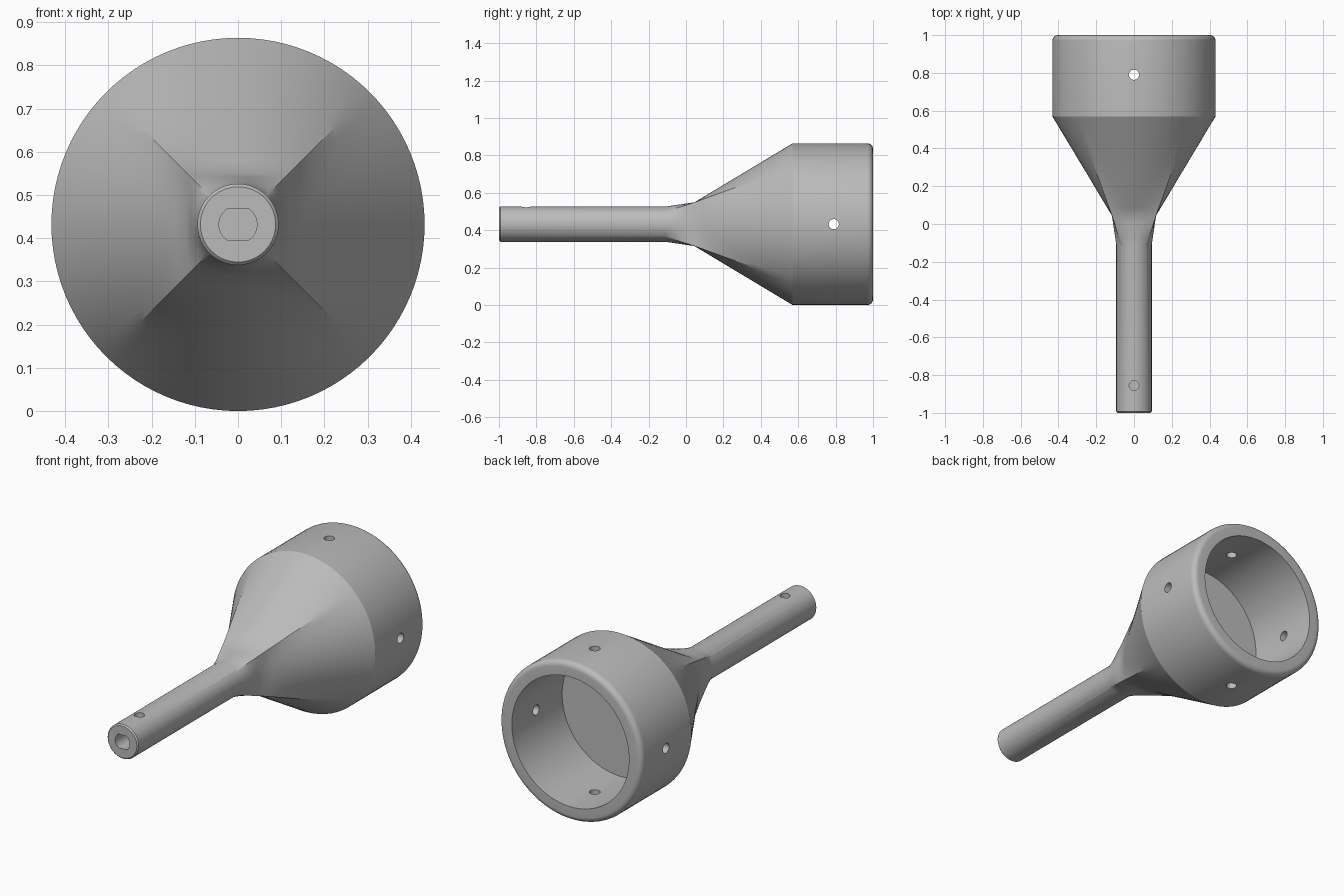
import bpy, bmesh, math
from mathutils import Matrix, Vector

cube = bpy.data.objects.get("Cube")
if cube:
    bpy.data.objects.remove(cube, do_unlink=True)

CENTER_Z = 0.432
SEGMENTS = 96
AXIS = Vector((0, 0, CENTER_Z))

grey = bpy.data.materials.new("plain grey")
grey.use_nodes = True
grey.diffuse_color = (0.5, 0.5, 0.5, 1)
grey.node_tree.nodes["Principled BSDF"].inputs["Base Color"].default_value = (0.5, 0.5, 0.5, 1)


def make_object(name, bm):
    bmesh.ops.recalc_face_normals(bm, faces=bm.faces)
    mesh = bpy.data.meshes.new(name)
    bm.to_mesh(mesh)
    bm.free()
    mesh.materials.append(grey)
    obj = bpy.data.objects.new(name, mesh)
    bpy.context.collection.objects.link(obj)
    return obj


def ring(bm, y, radius, squareness=0):
    verts = []
    for i in range(SEGMENTS):
        a = 2 * math.pi * i / SEGMENTS
        c, s = math.cos(a), math.sin(a)
        r = radius * (1 - squareness + squareness / max(abs(c), abs(s)))
        verts.append(bm.verts.new((r * c, y, CENTER_Z + r * s)))
    return verts


def loft(name, sections):
    bm = bmesh.new()
    rings = [ring(bm, *section) for section in sections]
    for a, b in zip(rings, rings[1:]):
        for i in range(SEGMENTS):
            j = (i + 1) % SEGMENTS
            bm.faces.new((a[i], a[j], b[j], b[i]))
    bm.faces.new(rings[0])
    bm.faces.new(rings[-1])
    return make_object(name, bm)


def blend(start, end, steps):
    """Straight-line sections from start up to, not including, end."""
    result = []
    for k in range(steps):
        t = k / steps
        y, r = (a + (b - a) * t for a, b in zip(start[:2], end[:2]))
        corner = start[1] * start[2] * (1 - t) + end[1] * end[2] * t
        result.append((y, r, corner / r))
    return result


def cut(target, cutter):
    cutter.hide_render = True
    cutter.hide_set(True)
    mod = target.modifiers.new(cutter.name, 'BOOLEAN')
    mod.operation = 'DIFFERENCE'
    mod.solver = 'EXACT'
    mod.object = cutter
    bpy.context.view_layer.objects.active = target
    bpy.ops.object.modifier_apply(modifier=mod.name)
    bpy.data.objects.remove(cutter, do_unlink=True)


def pin_cutter(name, center, direction, radius, depth):
    bm = bmesh.new()
    turn = Vector(direction).to_track_quat('Z', 'Y').to_matrix().to_4x4()
    bmesh.ops.create_cone(bm, cap_ends=True, segments=32, radius1=radius, radius2=radius,
                          depth=depth, matrix=Matrix.Translation(center) @ turn)
    return make_object(name, bm)


# Shaft, square neck flaring to a round cup, rounded rim and open socket
shaft_end, neck, cup = (-0.11, 0.094, 0), (0.045, 0.117, 1), (0.57, 0.432, 0)
fillet = 0.03
rim = [(1 - fillet + fillet * math.sin(a), 0.432 - fillet + fillet * math.cos(a))
       for a in (math.pi / 2 * k / 6 for k in range(7))]
body = loft("socket_adapter",
            [(-1, 0.087), (-0.993, 0.094)]
            + blend(shaft_end, neck, 4) + blend(neck, cup, 12) + [cup]
            + rim + [(1, 0.355), (0.565, 0.355)])

# Bore with two flats in the shaft end
bm = bmesh.new()
profile = []
for i in range(64):
    a = 2 * math.pi * (i + 0.5) / 64
    z = max(-0.037, min(0.037, 0.044 * math.sin(a)))
    profile.append((0.044 * math.cos(a), z))
flat_rows = [p for k, p in enumerate(profile)
             if abs(p[1]) < 0.037 or abs(profile[k - 1][1]) < 0.037
             or abs(profile[(k + 1) % 64][1]) < 0.037]
face = bm.faces.new([bm.verts.new((x, -1.05, CENTER_Z + z)) for x, z in flat_rows])
extruded = bmesh.ops.extrude_face_region(bm, geom=[face])
bmesh.ops.translate(bm, vec=(0, 0.33, 0),
                    verts=[v for v in extruded["geom"] if isinstance(v, bmesh.types.BMVert)])
cut(body, make_object("shaft_bore", bm))

# Set screw hole on top of the shaft
cut(body, pin_cutter("set_screw_hole", AXIS + Vector((0, -0.855, 0.08)), (0, 0, 1), 0.026, 0.16))

# Four pin holes through the socket wall
for direction in ((1, 0, 0), (-1, 0, 0), (0, 0, 1), (0, 0, -1)):
    center = AXIS + Vector((0, 0.79, 0)) + Vector(direction) * 0.4
    cut(body, pin_cutter("pin_hole", center, direction, 0.027, 0.2))

bpy.ops.object.select_all(action='DESELECT')
body.select_set(True)
bpy.context.view_layer.objects.active = body
bpy.ops.object.shade_smooth_by_angle(angle=math.radians(25))
